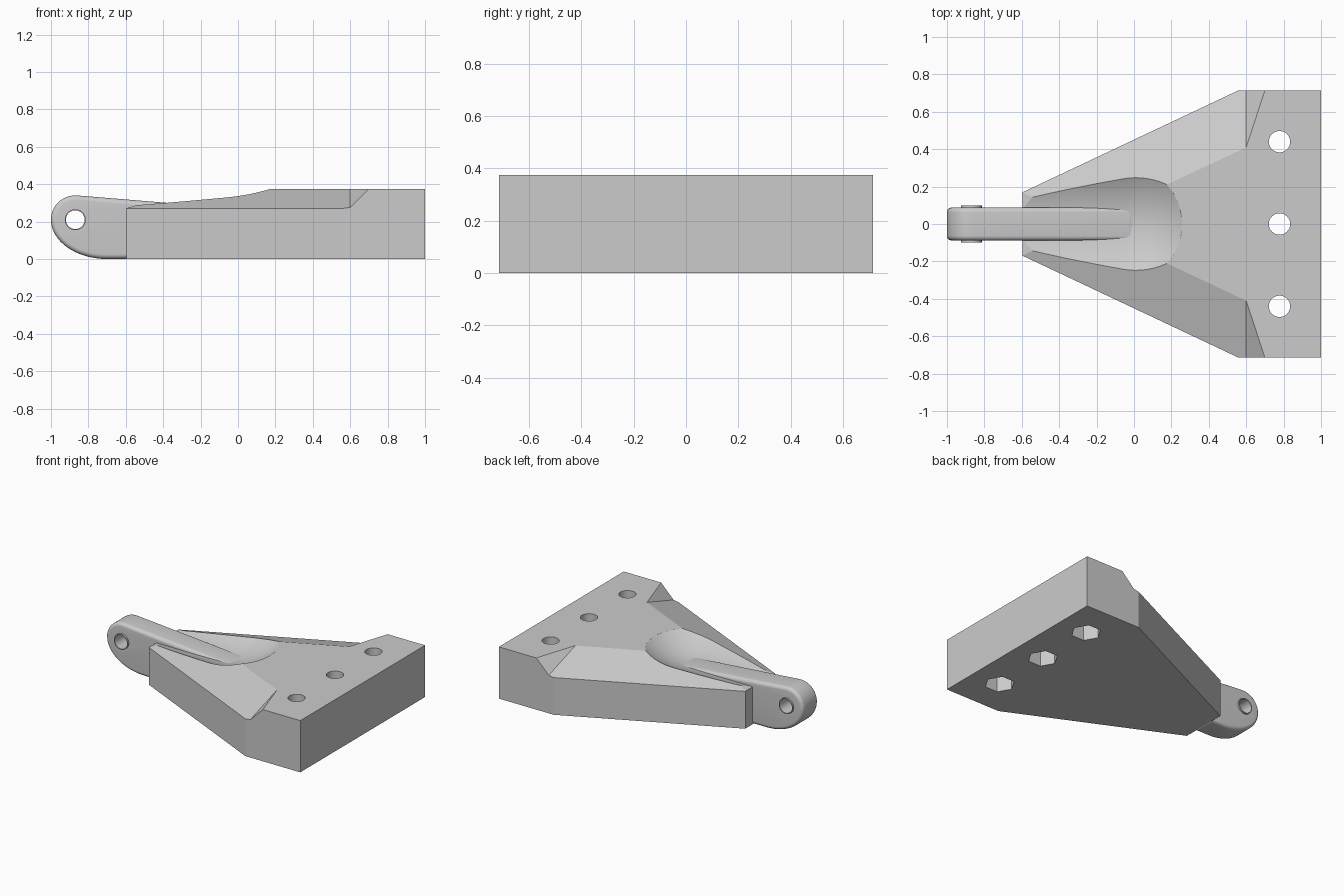
import bpy, bmesh, math
from mathutils import Matrix

if "Cube" in bpy.data.objects:
    bpy.data.objects.remove(bpy.data.objects["Cube"])


def finish(name, bm):
    bmesh.ops.recalc_face_normals(bm, faces=bm.faces[:])
    me = bpy.data.meshes.new(name)
    bm.to_mesh(me)
    bm.free()
    ob = bpy.data.objects.new(name, me)
    bpy.context.collection.objects.link(ob)
    return ob


def prism(name, pts, depth):
    """Extrude a closed 3D outline along a vector."""
    bm = bmesh.new()
    face = bm.faces.new([bm.verts.new(p) for p in pts])
    ext = bmesh.ops.extrude_face_region(bm, geom=[face])
    bmesh.ops.translate(bm, vec=depth, verts=[g for g in ext["geom"] if isinstance(g, bmesh.types.BMVert)])
    return finish(name, bm)


def hull(name, pts):
    bm = bmesh.new()
    for p in pts:
        bm.verts.new(p)
    bmesh.ops.convex_hull(bm, input=bm.verts[:])
    return finish(name, bm)


def cylinder(name, r, depth, loc, axis="Z", sides=48):
    bm = bmesh.new()
    rot = Matrix.Rotation(math.pi / 2, 4, "X") if axis == "Y" else Matrix()
    bmesh.ops.create_cone(bm, cap_ends=True, segments=sides, radius1=r, radius2=r,
                          depth=depth, matrix=Matrix.Translation(loc) @ rot)
    return finish(name, bm)


def combine(target, tool, op):
    bpy.context.view_layer.objects.active = target
    mod = target.modifiers.new(op, "BOOLEAN")
    mod.operation, mod.object, mod.solver = op, tool, "EXACT"
    bpy.ops.object.modifier_apply(modifier=mod.name)
    bpy.data.objects.remove(tool, do_unlink=True)


# Tapered base plate
TOP = 0.375
outline = [(-0.595, -0.17), (0.56, -0.715), (1, -0.715), (1, 0.715), (0.56, 0.715), (-0.595, 0.17)]
body = prism("hitch_plate", [(x, y, 0) for x, y in outline], (0, 0, TOP))

# Sloped side facets, each ending in a slanted notch
def ridge(x):
    return 0.41 + 0.47 * (x - 0.6)

def facet(x, y):
    return TOP - 0.324 * (y - ridge(x))

for s in (1, -1):
    low = [(-1, ridge(-1), TOP), (0.6, ridge(0.6), TOP), (0.728, 0.8, TOP),
           (0.6, 0.8, facet(0.6, 0.8)), (-1, 0.8, facet(-1, 0.8))]
    pts = low + [(x, y, 0.6) for x, y, z in low]
    combine(body, hull("facet_cutter", [(x, y * s, z) for x, y, z in pts]), "DIFFERENCE")

# Small chamfer at the narrow end
combine(body, hull("chamfer_cutter", [(x, y, z) for y in (-0.3, 0.3) for x, z in
        ((-0.7, 0.24), (-0.54, 0.288), (-0.54, 0.6), (-0.7, 0.6))]), "DIFFERENCE")

# Dished pocket around the arm
bm = bmesh.new()
bmesh.ops.create_grid(bm, x_segments=60, y_segments=60, size=0.5)
for v in bm.verts:
    x, y = -0.75 + (v.co.x + 0.5) * 1.15, v.co.y * 0.9
    d = math.hypot(max(0, x + 0.06), y)
    v.co = (x, y, 0.265 + 1.1 * d * d)
ext = bmesh.ops.extrude_face_region(bm, geom=bm.faces[:])
for g in ext["geom"]:
    if isinstance(g, bmesh.types.BMVert):
        g.co.z = 1
combine(body, finish("pocket_cutter", bm), "DIFFERENCE")

# Arm with rounded nose and softened edges
prof = [(-0.6, 0), (-0.55, 0.03), (0, 0.03), (0, 0.269)]
for i in range(17):
    a = math.radians(85 + 95 * i / 16)
    prof.append((-0.87 + 0.13 * math.cos(a), 0.21 + 0.13 * math.sin(a)))
for i in range(1, 17):
    a = math.radians(180 + 90 * i / 16)
    prof.append((-0.7 + 0.3 * math.cos(a), 0.21 + 0.21 * math.sin(a)))
arm = prism("arm", [(x, -0.088, z) for x, z in prof], (0, 0.176, 0))
bpy.context.view_layer.objects.active = arm
bev = arm.modifiers.new("soft_edges", "BEVEL")
bev.width, bev.segments, bev.limit_method, bev.angle_limit = 0.025, 6, "ANGLE", math.radians(70)
bpy.ops.object.modifier_apply(modifier=bev.name)
combine(body, arm, "UNION")

# Pin bushing and its bore
PIN = (-0.87, 0, 0.21)
combine(body, cylinder("bushing", 0.056, 0.2, PIN, "Y"), "UNION")
combine(body, cylinder("pin_bore", 0.05, 0.5, PIN, "Y"), "DIFFERENCE")

# Bolt holes with hexagonal nut recesses underneath
for y in (-0.44, 0, 0.44):
    combine(body, cylinder("bolt_bore", 0.057, 1, (0.778, y, 0.2)), "DIFFERENCE")
    bm = bmesh.new()
    bm.free()
    hexagon = [(0.778 + 0.1 * math.cos(k * math.pi / 3), y + 0.1 * math.sin(k * math.pi / 3), -0.1) for k in range(6)]
    combine(body, prism("nut_recess", hexagon, (0, 0, 0.3)), "DIFFERENCE")

# Smooth curves, keep the facets crisp
bpy.ops.object.select_all(action="DESELECT")
body.select_set(True)
bpy.context.view_layer.objects.active = body
bpy.ops.object.shade_smooth_by_angle(angle=math.radians(16))
